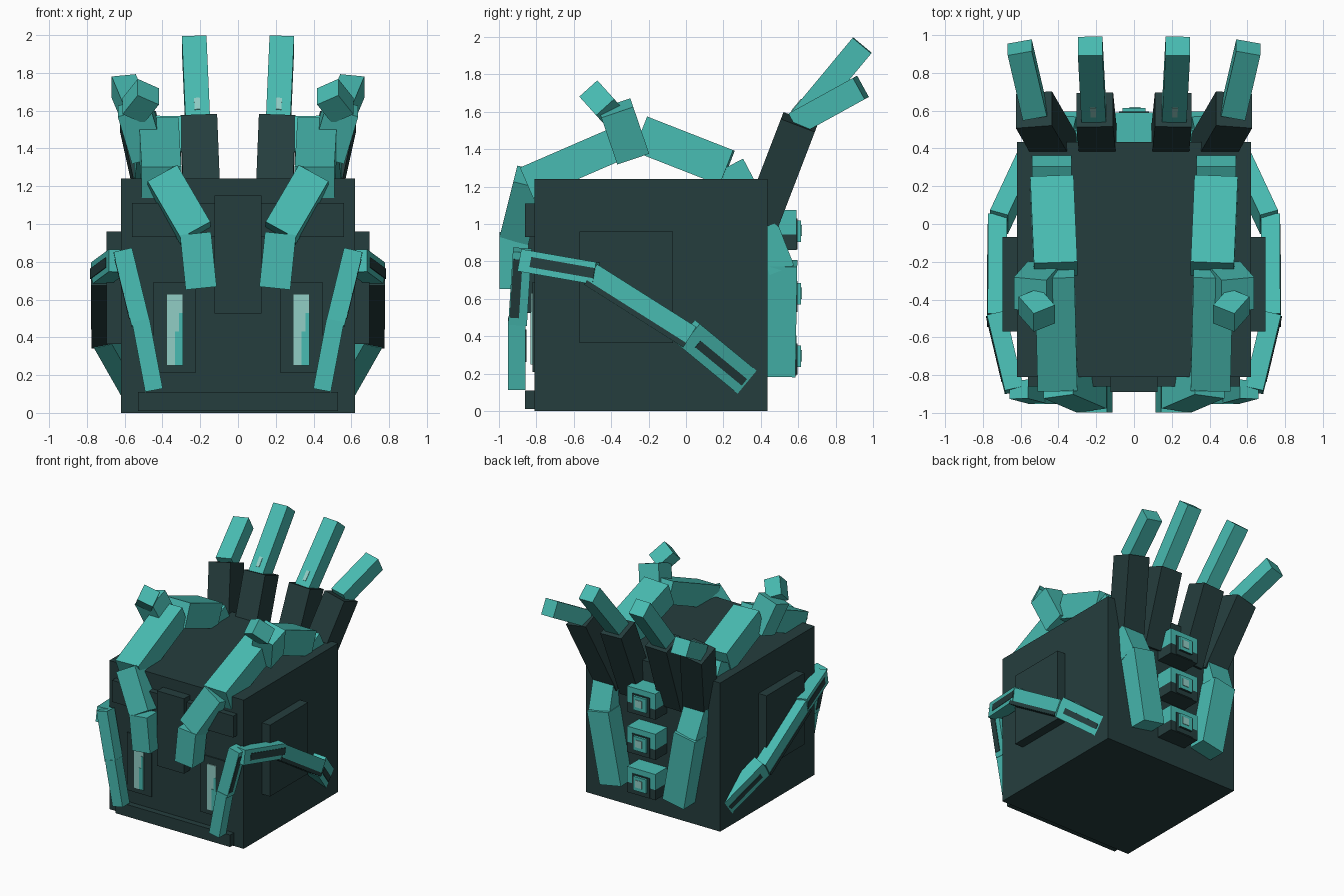
import bpy, bmesh
from mathutils import Vector, Matrix

if "Cube" in bpy.data.objects:
    bpy.data.objects.remove(bpy.data.objects["Cube"])


def material(name, rgb):
    m = bpy.data.materials.new(name)
    m.diffuse_color = (*rgb, 1)
    m.use_nodes = True
    m.node_tree.nodes["Principled BSDF"].inputs["Base Color"].default_value = m.diffuse_color
    return m


DARK = material("dark_teal", (0.0185, 0.048, 0.048))
TEAL = material("bright_teal", (0.065, 0.50, 0.445))
LIGHT = material("pale_teal", (0.283, 0.61, 0.558))


def finish(name, bm, mats):
    bmesh.ops.recalc_face_normals(bm, faces=bm.faces)
    me = bpy.data.meshes.new(name)
    bm.to_mesh(me)
    bm.free()
    for m in mats:
        me.materials.append(m)
    ob = bpy.data.objects.new(name, me)
    bpy.context.collection.objects.link(ob)
    return ob


def block(name, x, y, z, mat, under=None):
    """Axis-aligned box from ranges; 'under' colours the downward face."""
    bm = bmesh.new()
    bmesh.ops.create_cube(bm, size=1)
    for v in bm.verts:
        v.co = [sum(r) / 2 + c * (r[1] - r[0]) for c, r in zip(v.co, (x, y, z))]
    for f in bm.faces:
        f.normal_update()
        f.material_index = int(under is not None and f.normal.z < -0.5)
    return finish(name, bm, [mat, under] if under else [mat])


def limb(name, a, b, w, d, mat, dark_side=None, strip=None):
    """Mirrored pair of boxes running from a to b, w wide (x) and d deep.
    dark_side: local direction whose faces are dark.
    strip: (local face direction, across offset, width, start, end, material)."""
    a, b = Vector(a), Vector(b)
    zl = (b - a).normalized()
    xl = (Vector((1, 0, 0)) - zl * zl.x).normalized()
    yl = zl.cross(xl)
    rot = Matrix((xl, yl, zl)).transposed()
    length = (b - a).length
    for side, sx in (("right", 1), ("left", -1)):
        bm = bmesh.new()
        boxes = [((0, 0, 0.5 * length), (w, d, length), 0)]
        if strip:
            (nx, ny), off, sw, s0, s1, _ = strip
            centre = (nx * w / 2 + (off if ny else 0), ny * d / 2 + (off if nx else 0),
                      (s0 + s1) / 2 * length)
            size = (0.008 if nx else sw, 0.008 if ny else sw, (s1 - s0) * length)
            boxes.append((centre, size, 2))
        for centre, size, idx in boxes:
            made = bmesh.ops.create_cube(bm, size=1)["verts"]
            faces = {f for v in made for f in v.link_faces}
            for f in faces:
                f.normal_update()
                f.material_index = idx
                if idx == 0 and dark_side and f.normal.dot(Vector(dark_side)) > 0.5:
                    f.material_index = 1
            for v in made:
                p = a + rot @ Vector([c + q * s for c, q, s in zip(centre, v.co, size)])
                v.co = (p.x * sx, p.y, p.z)
        finish(f"{name}_{side}", bm, [mat, DARK, strip[5] if strip else DARK])


# Head and face plates
block("head", (-0.62, 0.62), (-0.81, 0.435), (0, 1.24), DARK)
block("brow_plate", (-0.56, 0.56), (-0.86, -0.8), (0.93, 1.11), DARK)
block("nose_plate", (-0.125, 0.125), (-0.89, -0.8), (0.525, 1.15), DARK)
block("chin_plate", (-0.53, 0.53), (-0.86, -0.8), (0.01, 0.11), DARK)
for side, s in (("right", 1), ("left", -1)):
    block(f"cheek_plate_{side}", sorted((s * 0.6, s * 0.695)), (-0.57, -0.07), (0.365, 0.96), DARK)
    block(f"eye_socket_{side}", sorted((s * 0.225, s * 0.45)), (-0.82, -0.8), (0.21, 0.69), DARK)
    # Eye: pale plate with a stepped teal lower corner
    x0 = 0.335 * s - 0.043
    block(f"eye_{side}", (x0, x0 + 0.086), (-0.828, -0.819), (0.25, 0.63), LIGHT)
    block(f"eye_shade_{side}", (x0 + 0.045, x0 + 0.086), (-0.832, -0.827), (0.25, 0.43), TEAL)
    block(f"eye_shade_step_{side}", (x0 + 0.065, x0 + 0.086), (-0.832, -0.827), (0.43, 0.53), TEAL)

# Horns curling over the top of the head and down the face
limb("horn_root", (0.435, 0.23, 1.31), (0.435, 0.33, 1.12), 0.21, 0.17, TEAL)
limb("horn_back", (0.435, 0.22, 1.30), (0.415, -0.24, 1.48), 0.23, 0.2, TEAL)
limb("horn_top", (0.42, -0.25, 1.48), (0.405, -0.85, 1.22), 0.21, 0.18, TEAL)
limb("horn_brow", (0.40, -0.835, 1.25), (0.225, -0.91, 0.95), 0.18, 0.16, TEAL)
limb("horn_tip", (0.225, -0.92, 0.95), (0.195, -0.92, 0.66), 0.165, 0.155, TEAL)
limb("horn_knob", (0.475, -0.29, 1.37), (0.55, -0.375, 1.62), 0.18, 0.18, TEAL)
limb("horn_knob_tip", (0.555, -0.41, 1.60), (0.475, -0.50, 1.70), 0.13, 0.13, TEAL)

# Dark tubes with bright stalks at the back
limb("inner_tube", (0.185, 0.38, 0.96), (0.208, 0.605, 1.545), 0.195, 0.194, DARK)
limb("outer_tube", (0.40, 0.38, 0.96), (0.53, 0.605, 1.545), 0.195, 0.194, DARK)
limb("inner_stalk", (0.213, 0.58, 1.52), (0.232, 0.942, 1.955), 0.13, 0.13, TEAL,
     strip=((0, -1), 0, 0.03, 0.1, 0.24, LIGHT))
limb("outer_stalk", (0.525, 0.59, 1.54), (0.605, 0.935, 1.73), 0.13, 0.13, TEAL)

# Back pillars, wider apart at the top
limb("back_pillar", (0.29, 0.505, 0.2), (0.40, 0.515, 0.79), 0.2, 0.16, TEAL)
limb("back_pillar_top", (0.40, 0.51, 0.76), (0.42, 0.42, 0.99), 0.19, 0.14, TEAL)

# Three clasps down the spine
for i, z in enumerate((0.295, 0.63, 0.965)):
    block(f"clasp_{i}", (-0.13, 0.13), (0.42, 0.59), (z - 0.02, z + 0.11), TEAL)
    block(f"clasp_base_{i}", (-0.13, 0.13), (0.42, 0.59), (z - 0.105, z - 0.02), DARK)
    block(f"clasp_inset_{i}", (-0.08, 0.08), (0.588, 0.596), (z - 0.1, z + 0.065), DARK)
    block(f"clasp_button_{i}", (-0.06, 0.06), (0.58, 0.615), (z - 0.06, z + 0.055), TEAL, DARK)
    block(f"clasp_light_{i}", (-0.025, 0.035), (0.612, 0.62), (z - 0.03, z + 0.03), LIGHT)

# Jointed tendrils wrapping from the cheeks to the jaw
limb("tendril_end", (0.715, 0.01, 0.415), (0.57, 0.32, 0.16), 0.1, 0.16, TEAL,
     strip=((1, 0), 0.01, 0.045, 0.15, 0.95, DARK))
limb("tendril_side", (0.725, -0.51, 0.73), (0.722, 0.02, 0.395), 0.1, 0.13, TEAL,
     dark_side=(0, 1, -1), strip=((1, 0), 0.05, 0.028, 0.0, 1.0, DARK))
limb("tendril_cheek", (0.73, -0.48, 0.735), (0.635, -0.88, 0.805), 0.1, 0.12, TEAL,
     strip=((1, 0), 0.0, 0.055, 0.0, 0.85, DARK))
limb("tendril_jaw_upper", (0.61, -0.875, 0.86), (0.515, -0.9, 0.47), 0.1, 0.1, TEAL,
     strip=((1, 0), 0.02, 0.05, 0.1, 0.9, DARK))
limb("tendril_jaw_lower", (0.515, -0.905, 0.49), (0.445, -0.905, 0.12), 0.095, 0.095, TEAL,
     strip=((0, -1), 0.015, 0.04, 0.15, 0.6, DARK))
